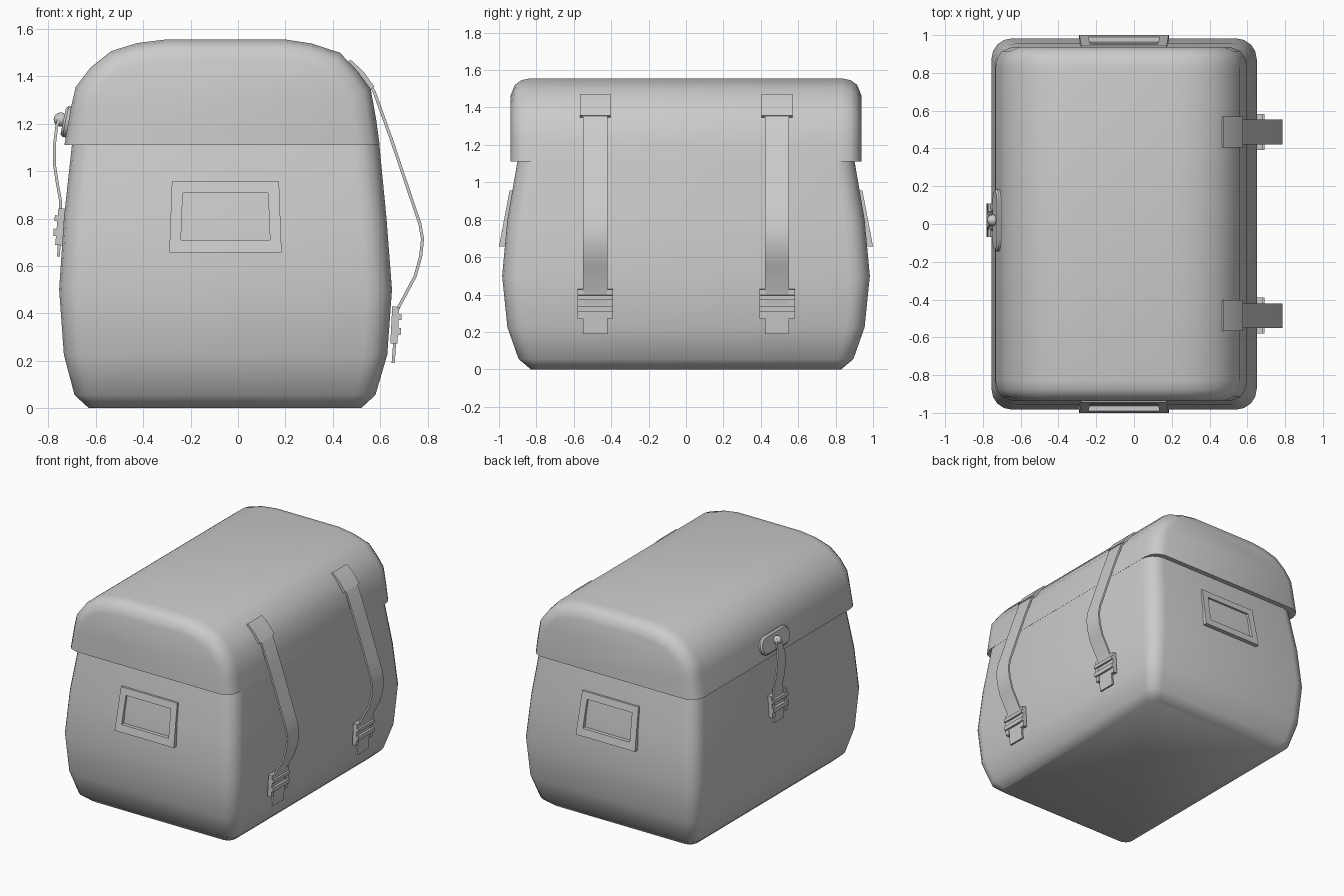
import bpy, bmesh, math
from mathutils import Matrix, Vector

if "Cube" in bpy.data.objects:
    bpy.data.objects.remove(bpy.data.objects["Cube"])


def finish(name, bm, angle=40):
    bmesh.ops.recalc_face_normals(bm, faces=bm.faces)
    me = bpy.data.meshes.new(name)
    bm.to_mesh(me)
    bm.free()
    ob = bpy.data.objects.new(name, me)
    bpy.context.collection.objects.link(ob)
    bpy.ops.object.select_all(action='DESELECT')
    ob.select_set(True)
    bpy.context.view_layer.objects.active = ob
    bpy.ops.object.shade_smooth_by_angle(angle=math.radians(angle))
    return ob


def loft(name, rings, closed=False, angle=40):
    """Skin equal-length rings; cap both ends, or join last to first."""
    bm = bmesh.new()
    vs = [[bm.verts.new(p) for p in r] for r in rings]
    n = len(vs[0])
    pairs = list(zip(vs, vs[1:])) + ([(vs[-1], vs[0])] if closed else [])
    for a, b in pairs:
        for i in range(n):
            j = (i + 1) % n
            bm.faces.new((a[i], a[j], b[j], b[i]))
    if not closed:
        bm.faces.new(vs[0])
        bm.faces.new(vs[-1])
    return finish(name, bm, angle)


def round_rect(x0, x1, hy, r, z, seg=4):
    pts = []
    for k, (cx, cy) in enumerate([(x1 - r, hy - r), (x0 + r, hy - r),
                                  (x0 + r, r - hy), (x1 - r, r - hy)]):
        for i in range(seg + 1):
            a = math.pi / 2 * (k + i / seg)
            pts.append((cx + r * math.cos(a), cy + r * math.sin(a), z))
    return pts


def normals(path):
    """Right-hand normals of an open xz path."""
    out = []
    for i in range(len(path)):
        a = Vector(path[max(i - 1, 0)])
        b = Vector(path[min(i + 1, len(path) - 1)])
        t = (b - a).normalized()
        out.append(Vector((t.y, -t.x)))
    return out


def ribbon(name, path, y, widths, t):
    """Flat strap following an xz path, spread along y."""
    if not isinstance(widths, list):
        widths = [widths] * len(path)
    rings = []
    for p, n, w in zip(path, normals(path), widths):
        a, b = Vector(p) + n * t / 2, Vector(p) - n * t / 2
        rings.append([(a.x, y - w / 2, a.y), (a.x, y + w / 2, a.y),
                      (b.x, y + w / 2, b.y), (b.x, y - w / 2, b.y)])
    return loft(name, rings)


def boxes(name, frame, parts):
    bm = bmesh.new()
    for c, s in parts:
        bmesh.ops.create_cube(bm, size=1, matrix=frame @ Matrix.Translation(c)
                              @ Matrix.Diagonal((*s, 1)))
    return finish(name, bm)


def buckle(name, x, y, z, tilt, w=0.19):
    """Local +x points away from the bag."""
    fr = Matrix.Translation((x, y, z)) @ tilt
    e = w / 2 - 0.016
    boxes(name, fr, [((0, -e, 0), (0.03, 0.032, 0.155)),
                     ((0, e, 0), (0.03, 0.032, 0.155)),
                     ((-0.005, 0, 0.066), (0.02, w, 0.024)),
                     ((0.014, 0, 0.035), (0.026, w, 0.024)),
                     ((0.014, 0, -0.025), (0.026, w, 0.03))])


# body: bulging rounded box
body = [(-0.63, 0.52, 0.83, 0.06, 0), (-0.69, 0.58, 0.895, 0.08, 0.055),
        (-0.735, 0.63, 0.955, 0.1, 0.225), (-0.755, 0.65, 0.983, 0.11, 0.5),
        (-0.735, 0.627, 0.955, 0.11, 0.8), (-0.70, 0.596, 0.90, 0.11, 1.12)]
loft("bag_body", [round_rect(*b) for b in body])

# domed lid: arch profile with rounded ends
arch = [(-0.733, 1.11), (-0.705, 1.27), (-0.685, 1.355), (-0.623, 1.437),
        (-0.535, 1.507), (-0.425, 1.541), (-0.303, 1.556), (0.198, 1.556),
        (0.31, 1.539), (0.43, 1.5), (0.505, 1.422), (0.56, 1.347),
        (0.583, 1.22), (0.598, 1.11)]
arch_n = normals(arch)


def lid_ring(y, inset):
    pts = [Vector(p) + n * inset for p, n in zip(arch, arch_n)]
    return [(p.x, y, 1.11 if i in (0, len(pts) - 1) else p.y)
            for i, p in enumerate(pts)]


ends = [(0.83, 0), (0.88, 0.01), (0.915, 0.035), (0.937, 0.09)]
loft("lid", [lid_ring(-y, d) for y, d in reversed(ends)]
     + [lid_ring(y, d) for y, d in ends])


# label frames on both ends
def frame_ring(s, zb, zt, wb, wt, yb, yt, cx=-0.053):
    return [(cx - wb, s * yb, zb), (cx + wb, s * yb, zb),
            (cx + wt, s * yt, zt), (cx - wt, s * yt, zt)]


for s, tag in ((-1, "front"), (1, "back")):
    outer, inner = (0.657, 0.957, 0.237, 0.226), (0.71, 0.908, 0.188, 0.18)
    loft("label_frame_" + tag,
         [frame_ring(s, *outer, 0.955, 0.91), frame_ring(s, *outer, 1.0, 0.943),
          frame_ring(s, *inner, 0.99, 0.952), frame_ring(s, *inner, 0.945, 0.92)],
         closed=True)

# two carrying straps on the +x side
strap = [(0.55, 1.375), (0.575, 1.335), (0.644, 1.144), (0.733, 0.88), (0.768, 0.777),
         (0.779, 0.713), (0.771, 0.64), (0.748, 0.557), (0.674, 0.418),
         (0.666, 0.34), (0.655, 0.19)]
for y, tag in ((-0.485, "front"), (0.487, "back")):
    ribbon("strap_" + tag, strap, y, 0.13, 0.013)
    ribbon("strap_tab_" + tag, [(0.467, 1.463), (0.52, 1.415), (0.567, 1.35)],
           y, 0.165, 0.022)
    buckle("strap_buckle_" + tag, 0.662, y, 0.35, Matrix.Rotation(math.radians(3), 4, 'Y'))

# clasp on the -x side: oval plate, stud, short strap and buckle
cy = 0.02
tilt = Matrix.Translation((-0.718, cy, 1.208)) @ Matrix.Rotation(math.radians(12), 4, 'Y')


def oval(x, d):
    r, h = 0.066 - d, 0.099
    pts = []
    for k in range(18):
        i = k % 9
        a = math.pi * (i / 8 - 0.5) + (math.pi if k > 8 else 0)
        pts.append(tilt @ Vector((x, (h if k < 9 else -h) + r * math.cos(a), r * math.sin(a))))
    return pts


loft("clasp_plate", [oval(0.03, 0), oval(-0.01, 0), oval(-0.02, 0.01)])
bm = bmesh.new()
bmesh.ops.create_uvsphere(bm, u_segments=16, v_segments=8, radius=0.03,
                          matrix=Matrix.Translation((-0.748, cy, 1.218)))
finish("clasp_stud", bm)
ribbon("clasp_strap", [(-0.752, 1.235), (-0.765, 1.19), (-0.775, 1.11), (-0.775, 1.03),
                       (-0.763, 0.95), (-0.75, 0.88), (-0.748, 0.8), (-0.758, 0.64)],
       cy, [0.045, 0.06, 0.085, 0.1, 0.1, 0.1, 0.11, 0.11], 0.012)
buckle("clasp_buckle", -0.75, cy, 0.765,
       Matrix.Rotation(math.radians(5), 4, 'Y') @ Matrix.Rotation(math.pi, 4, 'Z'), 0.175)
